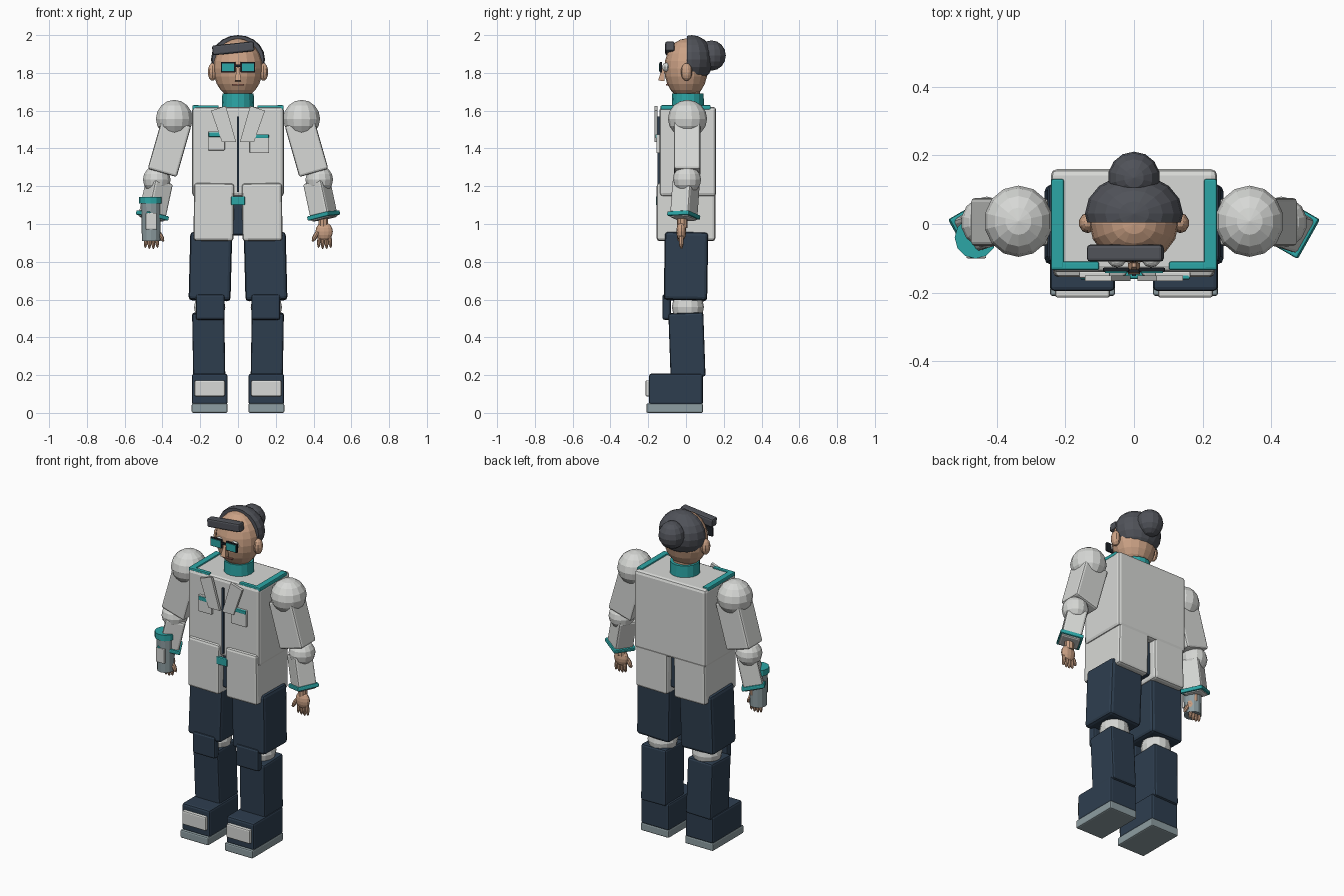
import bpy, bmesh
from math import radians
from mathutils import Matrix, Vector

cube = bpy.data.objects.get("Cube")
if cube:
    bpy.data.objects.remove(cube, do_unlink=True)


def material(name, r, g, b):
    m = bpy.data.materials.new(name)
    m.use_nodes = True
    m.diffuse_color = (r, g, b, 1)
    bsdf = next(n for n in m.node_tree.nodes if n.type == 'BSDF_PRINCIPLED')
    bsdf.inputs["Base Color"].default_value = (r, g, b, 1)
    return m


WHITE = material("coat_white", 0.68, 0.69, 0.67)
TEAL = material("teal", 0.025, 0.38, 0.38)
NAVY = material("navy", 0.027, 0.048, 0.078)
HAIR = material("charcoal", 0.08, 0.085, 0.1)
SKIN = material("skin", 0.6, 0.36, 0.235)
GREY = material("blue_grey", 0.27, 0.34, 0.36)
BLACK = material("black", 0.012, 0.015, 0.02)
LIP = material("lip", 0.36, 0.15, 0.11)


def finish(bm, name, mat, loc=(0, 0, 0), rot=(0, 0, 0)):
    """Turn a bmesh into a placed object; the z turn is a twist about the part's own axis."""
    bmesh.ops.recalc_face_normals(bm, faces=bm.faces)
    mesh = bpy.data.meshes.new(name)
    bm.to_mesh(mesh)
    bm.free()
    mesh.materials.append(mat)
    ob = bpy.data.objects.new(name, mesh)
    ob.location = loc
    ob.rotation_mode = 'ZYX'
    ob.rotation_euler = [radians(a) for a in rot]
    bpy.context.collection.objects.link(ob)
    return ob


def box(name, mat, loc, size, rot=(0, 0, 0), bevel=0.012):
    bm = bmesh.new()
    bmesh.ops.create_cube(bm, size=1, matrix=Matrix.Diagonal((*size, 1)))
    if bevel:
        bmesh.ops.bevel(bm, geom=bm.edges[:], offset=bevel, segments=2,
                        profile=0.5, affect='EDGES')
    return finish(bm, name, mat, loc, rot)


def ball(name, mat, loc, radii, rot=(0, 0, 0), segs=14, rings=8, cut_front=None):
    bm = bmesh.new()
    bmesh.ops.create_uvsphere(bm, u_segments=segs, v_segments=rings, radius=1,
                              matrix=Matrix.Diagonal((*radii, 1)))
    if cut_front is not None:
        cut = bmesh.ops.bisect_plane(bm, geom=bm.verts[:] + bm.edges[:] + bm.faces[:],
                                     plane_co=(0, cut_front, 0), plane_no=(0, -1, 0),
                                     clear_outer=True)
        rim = [e for e in cut["geom_cut"] if isinstance(e, bmesh.types.BMEdge)]
        bmesh.ops.contextual_create(bm, geom=rim)
    return finish(bm, name, mat, loc, rot)


def tube(name, mat, loc, r1, r2, height, rot=(0, 0, 0), segs=12):
    bm = bmesh.new()
    bmesh.ops.create_cone(bm, cap_ends=True, segments=segs, radius1=r1, radius2=r2, depth=height)
    return finish(bm, name, mat, loc, rot)


def leg(s, side):
    x = 0.15 * s
    box(side + "_sole", GREY, (x, -0.06, 0.025), (0.19, 0.3, 0.05), bevel=0.008)
    box(side + "_boot", NAVY, (x, -0.053, 0.125), (0.188, 0.285, 0.165))
    box(side + "_toe_cap", WHITE, (x, -0.2, 0.13), (0.16, 0.03, 0.085), bevel=0.008)
    box(side + "_shin", NAVY, (x + 0.005 * s, 0.005, 0.36), (0.17, 0.185, 0.34), rot=(2, s, 0))
    ball(side + "_knee", WHITE, (x, 0.01, 0.56), (0.085, 0.085, 0.085))
    box(side + "_knee_pad", NAVY, (x - 0.003 * s, -0.103, 0.56), (0.152, 0.045, 0.135))
    box(side + "_thigh", NAVY, (0.146 * s, 0, 0.775), (0.222, 0.23, 0.36),
        rot=(-1, -1.5 * s, 0), bevel=0.018)


def arm(s, side):
    ball(side + "_shoulder", WHITE, (0.337 * s, 0.008, 1.557), (0.1, 0.104, 0.1))
    box(side + "_upper_arm", WHITE, (0.363 * s, 0.006, 1.405), (0.16, 0.14, 0.28),
        rot=(0, -16 * s, 0))
    ball(side + "_elbow", WHITE, (0.43 * s, 0.005, 1.235), (0.075, 0.075, 0.075))
    # forearm and cuff share one twisted axis
    turn = (-4, -12 * s, -30 * s)
    box(side + "_forearm", WHITE, (0.437 * s, -0.006, 1.125), (0.113, 0.113, 0.205), rot=turn)
    box(side + "_cuff", TEAL, (0.453 * s, -0.012, 1.045), (0.132, 0.132, 0.024),
        rot=turn, bevel=0.006)
    # hand
    tube(side + "_wrist", SKIN, (0.452 * s, -0.02, 1.01), 0.027, 0.027, 0.06, segs=10)
    ball(side + "_palm", SKIN, (0.456 * s, -0.025, 0.96), (0.046, 0.026, 0.05), segs=12)
    for i in range(4):
        x = 0.43 + 0.019 * i
        drop = 0.006 if i in (1, 2) else 0
        ball(f"{side}_finger_{i + 1}", SKIN, (x * s, -0.025, 0.915 - drop),
             (0.0105, 0.013, 0.042), rot=(0, s * (6 - 4 * i), 0), segs=8, rings=6)
    ball(side + "_thumb", SKIN, (0.41 * s, -0.035, 0.937), (0.013, 0.014, 0.035),
         rot=(0, 28 * s, 0), segs=8, rings=6)


def coat_side(s, side):
    box(side + "_coat_skirt", WHITE, (0.128 * s, 0, 1.063), (0.212, 0.31, 0.305),
        rot=(0, -0.7 * s, 0), bevel=0.015)
    box(side + "_shoulder_trim", TEAL, (0.223 * s, 0, 1.617), (0.038, 0.262, 0.024), bevel=0.006)
    box(side + "_front_trim", TEAL, (0.172 * s, -0.122, 1.617), (0.14, 0.024, 0.022), bevel=0.005)
    # lapel, a slanted plate tapering to the closure
    bm = bmesh.new()
    outline = [(0.065, 1.625), (0.143, 1.6), (0.085, 1.435), (0.01, 1.435)]
    face = bm.faces.new([bm.verts.new((x * s, -0.166, z)) for x, z in outline])
    ext = bmesh.ops.extrude_face_region(bm, geom=[face])
    bmesh.ops.translate(bm, vec=Vector((0, 0.016, 0)),
                        verts=[v for v in ext["geom"] if isinstance(v, bmesh.types.BMVert)])
    finish(bm, side + "_lapel", WHITE)


for s, side in ((1, "left"), (-1, "right")):
    leg(s, side)
    arm(s, side)
    coat_side(s, side)
    # face parts that repeat
    ball(side + "_ear", SKIN, (0.135 * s, 0.003, 1.805), (0.026, 0.03, 0.047), segs=10)
    ball(side + "_eye", WHITE, (0.05 * s, -0.105, 1.83), (0.026, 0.022, 0.024), segs=10)
    box(side + "_glasses_frame", BLACK, (0.052 * s, -0.133, 1.83), (0.077, 0.012, 0.056), bevel=0.004)
    box(side + "_lens", TEAL, (0.052 * s, -0.139, 1.83), (0.064, 0.008, 0.042), bevel=0)

# body
box("pelvis", NAVY, (0, 0, 1.06), (0.4, 0.22, 0.24))
box("torso", WHITE, (0, 0.01, 1.383), (0.485, 0.3, 0.475), bevel=0.018)
box("coat_closure", NAVY, (0, -0.143, 1.37), (0.012, 0.016, 0.4), bevel=0)
box("buckle", TEAL, (0, -0.15, 1.123), (0.072, 0.02, 0.046), bevel=0.005)
box("left_pocket", WHITE, (0.113, -0.148, 1.425), (0.103, 0.018, 0.1), bevel=0.004)
box("left_pocket_trim", TEAL, (0.113, -0.154, 1.465), (0.1, 0.016, 0.02), bevel=0.004)
box("right_pocket", WHITE, (-0.115, -0.148, 1.44), (0.09, 0.018, 0.1), bevel=0.004)
box("right_pocket_trim", TEAL, (-0.12, -0.154, 1.473), (0.072, 0.016, 0.024), bevel=0.004)

# gauntlet on the right hand
tube("gauntlet", GREY, (-0.46, -0.042, 1.02), 0.049, 0.052, 0.22)
tube("gauntlet_band", TEAL, (-0.462, -0.04, 1.126), 0.061, 0.061, 0.036)
box("gauntlet_panel", WHITE, (-0.46, -0.092, 1.015), (0.058, 0.016, 0.088), bevel=0.004)

# head
tube("collar", TEAL, (0, 0.01, 1.65), 0.086, 0.083, 0.08, segs=16)
tube("neck", SKIN, (0, 0.005, 1.69), 0.07, 0.07, 0.06, segs=16)
ball("head", SKIN, (0, 0, 1.822), (0.13, 0.115, 0.16), segs=16, rings=12)
tube("nose", SKIN, (0, -0.125, 1.795), 0.024, 0.008, 0.075, rot=(-8, 0, 45), segs=4)
box("mouth", LIP, (0, -0.1, 1.737), (0.062, 0.014, 0.007), bevel=0)
box("glasses_bridge", BLACK, (0, -0.137, 1.838), (0.04, 0.01, 0.012), bevel=0)
ball("hair", HAIR, (0, 0.03, 1.872), (0.143, 0.115, 0.128), segs=16, rings=10, cut_front=-0.026)
ball("hair_bun", HAIR, (0, 0.135, 1.892), (0.076, 0.076, 0.08), segs=14)
box("forelock", HAIR, (-0.025, -0.085, 1.93), (0.222, 0.05, 0.052), rot=(0, -6, 0), bevel=0.01)
